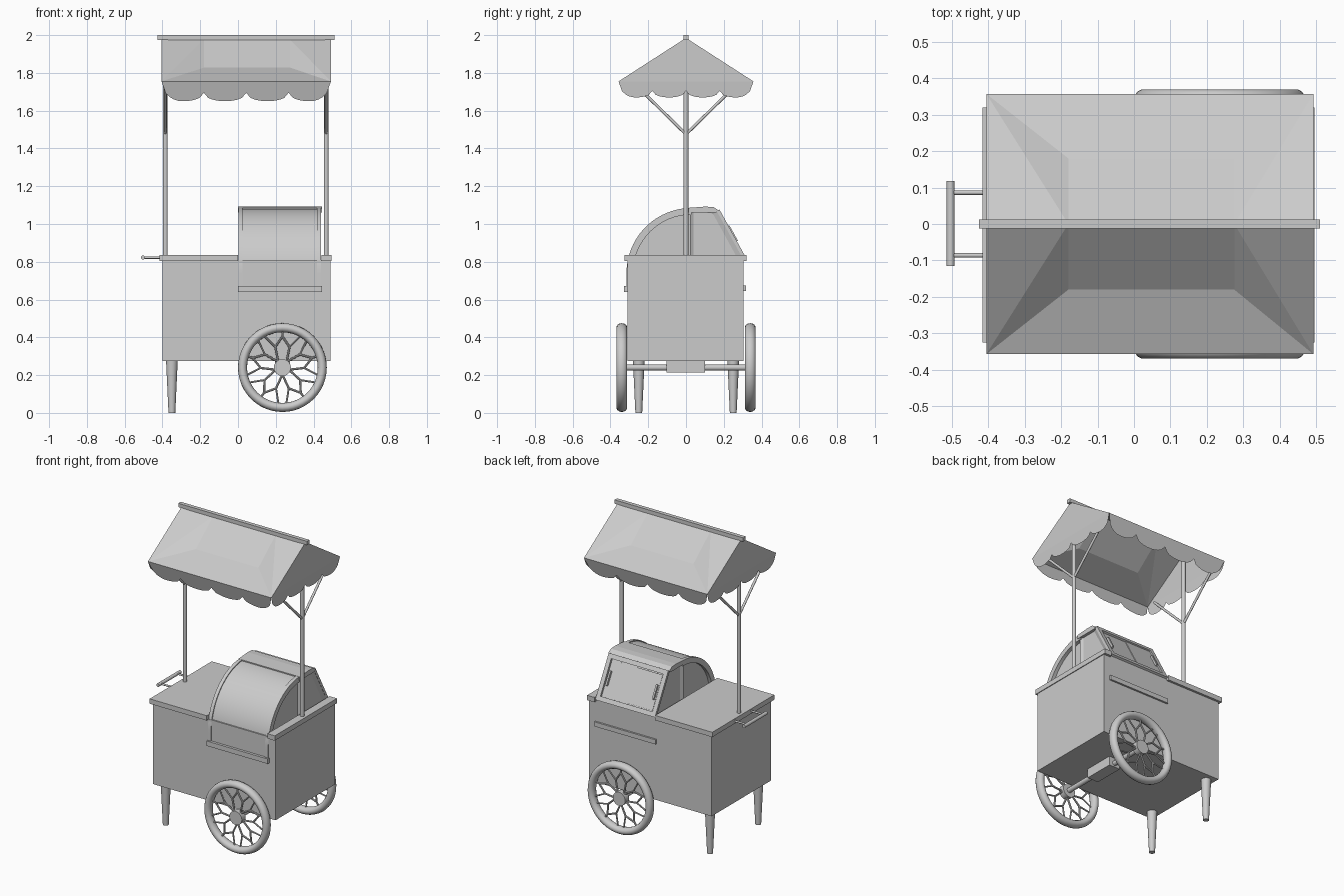
import bpy, bmesh, math
from mathutils import Vector

cube = bpy.data.objects.get("Cube")
if cube:
    bpy.data.objects.remove(cube)

grey = bpy.data.materials.new("plain_grey")
grey.use_nodes = True
COLOUR = (0.6, 0.6, 0.6, 1)
grey.diffuse_color = COLOUR
grey.node_tree.nodes["Principled BSDF"].inputs["Base Color"].default_value = COLOUR


def finish(name, bm, smooth=False, normals=True):
    if normals:
        bmesh.ops.recalc_face_normals(bm, faces=bm.faces)
    mesh = bpy.data.meshes.new(name)
    bm.to_mesh(mesh)
    bm.free()
    mesh.materials.append(grey)
    ob = bpy.data.objects.new(name, mesh)
    bpy.context.collection.objects.link(ob)
    if smooth:
        bpy.ops.object.select_all(action='DESELECT')
        ob.select_set(True)
        bpy.context.view_layer.objects.active = ob
        bpy.ops.object.shade_smooth_by_angle(angle=math.radians(35))
    return ob


def box(name, x, y, z):
    bm = bmesh.new()
    bmesh.ops.create_cube(bm, size=1)
    for v in bm.verts:
        v.co = [a + (b - a) * (c + 0.5) for (a, b), c in zip((x, y, z), v.co)]
    return finish(name, bm)


def add_rod(bm, a, b, r1, r2=None, sides=16):
    a, b = Vector(a), Vector(b)
    new = bmesh.ops.create_cone(bm, cap_ends=True, segments=sides, radius1=r1,
                                radius2=r1 if r2 is None else r2, depth=(b - a).length)["verts"]
    turn = (b - a).to_track_quat('Z', 'Y')
    for v in new:
        v.co = turn @ v.co + (a + b) / 2


def rod(name, *args, **kw):
    bm = bmesh.new()
    add_rod(bm, *args, **kw)
    return finish(name, bm, True)


def prism(name, outline, x0, x1, inset=0, smooth=False):
    """Extrude a (y, z) outline along x, optionally recessing both sides."""
    bm = bmesh.new()
    face = bm.faces.new([bm.verts.new((x0, y, z)) for y, z in outline])
    side = bmesh.ops.extrude_face_region(bm, geom=[face])["geom"]
    for v in side:
        if isinstance(v, bmesh.types.BMVert):
            v.co.x = x1
    bmesh.ops.recalc_face_normals(bm, faces=bm.faces)
    if inset:
        caps = [f for f in bm.faces if abs(f.normal.x) > 0.9]
        bmesh.ops.inset_individual(bm, faces=caps, thickness=inset, depth=-0.012)
    return finish(name, bm, smooth)


# Cart body, and counter pieces around the display case
box("body", (-0.40, 0.49), (-0.31, 0.305), (0.275, 0.81))
box("counter_left", (-0.415, 0.0), (-0.325, 0.32), (0.805, 0.837))
box("counter_right", (0.442, 0.495), (-0.325, 0.32), (0.805, 0.837))
box("front_ledge", (0.0, 0.445), (-0.327, -0.305), (0.64, 0.672))
box("back_ledge", (0.0, 0.445), (0.30, 0.317), (0.645, 0.675))


# Display case: curved glass, rails and the rear cabinet
def arc(radius, steps=24):
    return [(0.03 - radius * math.cos(t), 0.74 + radius * math.sin(t))
            for t in (math.pi / 2 * i / steps for i in range(steps + 1))]


R = 0.345
prism("curved_glass", [(0.03, 0.66), (0.035 - R, 0.66)] + arc(R - 0.006), 0.025, 0.417, smooth=True)
for name, x0, x1 in (("left_rail", 0.417, 0.44), ("right_rail", 0.002, 0.025)):
    prism(name, [(0.03 - R, 0.66)] + arc(R) + arc(R - 0.035)[::-1] + [(0.065 - R, 0.66)], x0, x1, smooth=True)
prism("rear_cabinet", [(0.02, 0.80), (0.02, 1.085), (0.14, 1.085), (0.165, 1.07), (0.305, 0.815), (0.305, 0.80)],
      0.004, 0.438, inset=0.028)
prism("top_cap", [(0.005, 1.06), (0.005, 1.085), (0.1, 1.092), (0.145, 1.09), (0.172, 1.072), (0.16, 1.06)], 0.0, 0.445)


# Frame, sliding doors and grips laid on the sloping rear face
def slope_plate(name, x0, x1, s0, s1, lift):
    top, foot = Vector((0.165, 1.07)), Vector((0.305, 0.815))
    out = Vector((foot.y - top.y, top.x - foot.x)).normalized() * -lift
    a, b = top.lerp(foot, s0), top.lerp(foot, s1)
    prism(name, [a - out * 0.2, a + out, b + out, b - out * 0.2], x0, x1)


slope_plate("rear_frame_top", 0.004, 0.438, 0.0, 0.10, 0.014)
slope_plate("rear_frame_bottom", 0.004, 0.438, 0.90, 1.0, 0.014)
slope_plate("rear_frame_left", 0.41, 0.438, 0.1, 0.9, 0.014)
slope_plate("rear_frame_right", 0.004, 0.032, 0.1, 0.9, 0.014)
slope_plate("left_door", 0.215, 0.405, 0.12, 0.88, 0.004)
slope_plate("right_door", 0.037, 0.225, 0.12, 0.88, 0.008)
for name, x in (("left_door_grip", 0.385), ("right_door_grip", 0.045)):
    slope_plate(name, x, x + 0.012, 0.34, 0.66, 0.02)

# Push handle
rod("handle_bar", (-0.503, -0.115, 0.822), (-0.503, 0.118, 0.822), 0.011)
for name, y in (("handle_arm_front", -0.086), ("handle_arm_back", 0.086)):
    rod(name, (-0.503, y, 0.822), (-0.405, y, 0.822), 0.006)

# Legs, axle and wheels
for side, y in (("front", -0.25), ("back", 0.25)):
    rod(side + "_leg", (-0.35, y, 0.0), (-0.35, y, 0.28), 0.018, 0.031)
WX, WZ = 0.235, 0.24
rod("axle", (WX, -0.34, WZ), (WX, 0.34, WZ), 0.016)
box("axle_block", (WX - 0.04, WX + 0.04), (-0.102, 0.1), (0.215, 0.275))

for side, y in (("front", -0.34), ("back", 0.34)):
    # Tyre swept as a flattened ring
    bm = bmesh.new()
    n, m = 48, 14
    rings = []
    for i in range(n):
        a = 2 * math.pi * i / n
        ring = []
        for j in range(m):
            b = 2 * math.pi * j / m
            r = 0.211 + 0.024 * math.cos(b)
            ring.append(bm.verts.new((WX + r * math.cos(a), y + 0.029 * math.sin(b), WZ + r * math.sin(a))))
        rings.append(ring)
    for i in range(n):
        p, q = rings[i], rings[(i + 1) % n]
        for j in range(m):
            k = (j + 1) % m
            bm.faces.new((p[j], p[k], q[k], q[j]))
    finish(side + "_tyre", bm, True)

    rod(side + "_hub", (WX, y - 0.02, WZ), (WX, y + 0.02, WZ), 0.045, sides=24)

    # Five petal-shaped spokes
    bm = bmesh.new()

    def polar(r, degrees):
        t = math.radians(degrees)
        return (WX + r * math.cos(t), y, WZ + r * math.sin(t))

    for i in range(5):
        a = 90 + 72 * i
        for s in (-1, 1):
            path = [polar(0.04, a + s * 34), polar(0.115, a + s * 19), polar(0.165, a)]
            for p, q in zip(path, path[1:]):
                add_rod(bm, p, q, 0.006, sides=8)
            add_rod(bm, polar(0.115, a + s * 19), polar(0.195, a + s * 30), 0.005, sides=8)
        add_rod(bm, polar(0.165, a), polar(0.2, a), 0.006, sides=8)
    finish(side + "_spokes", bm, True)

# Canopy posts with braces
for side, x in (("left", 0.467), ("right", -0.385)):
    rod(side + "_post", (x, 0, 0.83), (x, 0, 1.97), 0.013)
    for end, s in (("front", -1), ("back", 1)):
        rod(side + "_brace_" + end, (x, 0, 1.475), (x, s * 0.27, 1.74), 0.008)

# Canopy: sagging cloth slopes
X0, X1, EY, EZ, RZ = -0.405, 0.492, 0.357, 1.755, 1.985
bm = bmesh.new()
ridge = [bm.verts.new(p) for p in ((X0, 0, RZ), (-0.18, 0, RZ - 0.008), (0.275, 0, RZ - 0.008), (X1, 0, RZ))]
for s in (-1, 1):
    e0, e1 = (bm.verts.new((x, s * EY, EZ)) for x in (X0, X1))
    m0, m1 = (bm.verts.new((x, s * 0.18, 1.828)) for x in (-0.18, 0.275))
    for f in ((e0, e1, m1, m0), (m0, m1, ridge[2], ridge[1]),
              (e0, m0, ridge[1]), (e0, ridge[1], ridge[0]), (e1, ridge[2], m1), (e1, ridge[3], ridge[2])):
        bm.faces.new(f)
finish("canopy_cloth", bm)


# Scalloped edge, four waves to a side; the outer waves rise to the corners
def valance(name, a, b, inward, cusp, low, peak=None):
    bm = bmesh.new()
    a, b, inward = Vector(a), Vector(b), Vector(inward)
    steps = 10
    pts = []
    for i in range(4 * steps + 1):
        t = i / (4 * steps)
        w = (i % steps) / steps
        wave, start = i // steps, cusp
        if (wave == 0 and w < 0.5) or (wave == 3 and w > 0.5) or wave == 4:
            start = 0
        drop = start + (low - start) * math.sqrt(max(0, 1 - (2 * w - 1) ** 2))
        pts.append(a.lerp(b, t) + Vector((0, 0, -drop)) + inward * drop)
    top = [a.lerp(b, i / (4 * steps)) for i in range(4 * steps + 1)]
    for i in range(4 * steps):
        quad = [bm.verts.new(p) for p in (top[i], top[i + 1], pts[i + 1], pts[i])]
        bm.faces.new(quad)
    if peak:
        bm.faces.new([bm.verts.new(p) for p in (a, b, peak)])
    bmesh.ops.remove_doubles(bm, verts=bm.verts, dist=0.0005)
    return finish(name, bm)


for side, s in (("front", -1), ("back", 1)):
    valance(side + "_valance", (X0, s * EY, EZ), (X1, s * EY, EZ), (0, -s * 0.3, 0), 0.06, 0.105)
for side, x, s in (("left", X1, 1), ("right", X0, -1)):
    valance(side + "_gable", (x, -EY, EZ), (x, EY, EZ), (-s * 0.08, 0, 0), 0.05, 0.085, (x, 0, RZ))
box("ridge_bar", (-0.425, 0.51), (-0.013, 0.013), (1.975, 2.0))
